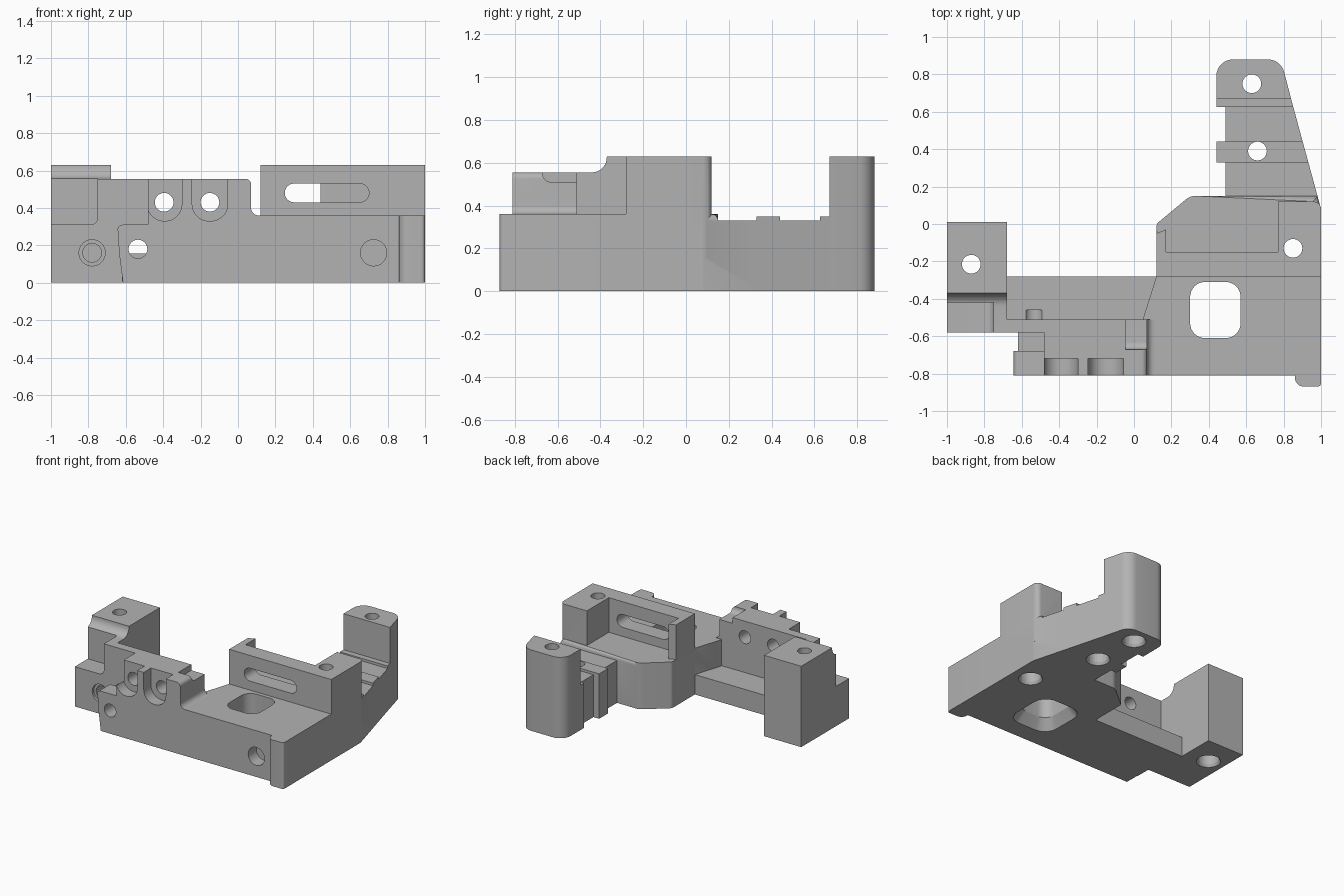
import bpy, bmesh, math
from mathutils import Vector

if "Cube" in bpy.data.objects:
    bpy.data.objects.remove(bpy.data.objects["Cube"])

grey = bpy.data.materials.new("machined_grey")
grey.use_nodes = True
grey.diffuse_color = (0.45, 0.45, 0.45, 1)
grey.node_tree.nodes["Principled BSDF"].inputs["Base Color"].default_value = grey.diffuse_color

# Shared levels
FLOOR, LEDGE, SHELF, ARM, RIB, PLATE, WALL, TOP = 0, 0.155, 0.31, 0.33, 0.35, 0.36, 0.555, 0.63
LEFT, RIGHT, FRONT, STEP = -1, 1, -0.81, -0.58
CLEAR = 0.1
HOLE = 0.05

PLACE = {"x": lambda u, v, w: (w, u, v),
         "y": lambda u, v, w: (u, w, v),
         "z": lambda u, v, w: (u, v, w)}


def rounded(points, steps=8):
    """Replace each corner (u, v, radius) by a tangent arc."""
    out = []
    for i, point in enumerate(points):
        corner = Vector(point[:2])
        if len(point) < 3 or not point[2]:
            out.append(corner)
            continue
        radius = point[2]
        before = (Vector(points[i - 1][:2]) - corner).normalized()
        after = (Vector(points[(i + 1) % len(points)][:2]) - corner).normalized()
        half = before.angle(after) / 2
        reach = radius / math.tan(half)
        centre = corner + (before + after).normalized() * radius / math.sin(half)
        start, end = corner + before * reach - centre, corner + after * reach - centre
        sweep = start.angle(end)
        for k in range(steps + 1):
            a = sweep * k / steps
            out.append(centre + (start * math.sin(sweep - a) + end * math.sin(a)) / math.sin(sweep))
    return out


def prism(name, points, axis, low_end, high_end, flare=1, rim=0):
    """Extrude a rounded outline; flare widens the low end, rim rounds the high end."""
    outline = rounded(points)
    middle = sum(outline, Vector((0, 0))) / len(outline)
    bm = bmesh.new()
    low = [bm.verts.new(PLACE[axis](*(middle + (p - middle) * flare), low_end)) for p in outline]
    high = [bm.verts.new(PLACE[axis](*p, high_end)) for p in outline]
    bm.faces.new(low)
    cap = bm.faces.new(high)
    for i in range(len(outline)):
        bm.faces.new((low[i - 1], low[i], high[i], high[i - 1]))
    if rim:
        bmesh.ops.bevel(bm, geom=list(cap.edges), offset=rim, segments=4,
                        profile=0.5, affect='EDGES')
    bmesh.ops.recalc_face_normals(bm, faces=bm.faces)
    mesh = bpy.data.meshes.new(name)
    bm.to_mesh(mesh)
    bm.free()
    mesh.materials.append(grey)
    obj = bpy.data.objects.new(name, mesh)
    bpy.context.collection.objects.link(obj)
    return obj


def rect(u0, u1, v0, v1, r=0):
    return [(u0, v0, r), (u1, v0, r), (u1, v1, r), (u0, v1, r)]


def circle(u, v, r, sides=32):
    turns = [math.tau * k / sides for k in range(sides)]
    return [(u + r * math.cos(a), v + r * math.sin(a)) for a in turns]


tools = []


def combine(operation, *shape, **options):
    tool = prism(*shape, **options)
    tool.hide_render = True
    tools.append(tool)
    modifier = body.modifiers.new(tool.name, 'BOOLEAN')
    modifier.operation, modifier.object, modifier.solver = operation, tool, 'EXACT'


def fuse(*shape, **options):
    combine('UNION', *shape, **options)


def cut(*shape, **options):
    combine('DIFFERENCE', *shape, **options)


# Main plate with the front foot
body = prism("bracket_body", [(0.05, FRONT), (0.86, FRONT), (0.86, -0.87, HOLE), (RIGHT, -0.87, 0.02),
                              (RIGHT, -0.28), (0.12, -0.28), (0.05, -0.5)], "z", FLOOR, PLATE)

# Back pad and the upright wall around its open pocket
fuse("back_pad", [(0.12, -0.4), (RIGHT, -0.4), (RIGHT, 0.08), (0.98, 0.15), (0.3, 0.15, 0.08),
                  (0.12, 0, 0.03)], "z", FLOOR, PLATE, rim=0.03)
fuse("upright_wall", [(0.12, -0.28), (RIGHT, -0.28), (RIGHT, 0.12, 0.04), (0.77, 0.12),
                      (0.77, -0.15), (0.17, -0.15), (0.17, -0.03), (0.12, -0.05)], "z", LEDGE, TOP)


# Tapered arm, ribs and rear tower share one slanting right side
def slant(y):
    return RIGHT - 0.272 * (y - 0.08)


def arm_part(name, left, y0, y1, height):
    fuse(name, [(left, y0), (slant(y0), y0), (slant(y1), y1), (left, y1)], "z", FLOOR, height)


arm_part("arm", 0.49, 0.08, 0.65, ARM)
arm_part("arm_rib", 0.44, 0.33, 0.44, RIB)
arm_part("arm_ledge", 0.44, 0.625, 0.7, RIB)
fuse("rear_tower", [(0.44, 0.67), (0.84, 0.67), (0.785, 0.88, 0.09), (0.44, 0.88, 0.09)],
     "z", FLOOR, TOP)

# Left tower with a hollow shoulder, and the low ledge behind the clamp wall
fuse("left_tower", [(0.01, FLOOR), (0.01, TOP), (-0.37, TOP), (-0.37, WALL, 0.07),
                    (STEP, WALL), (STEP, FLOOR)], "x", LEFT, -0.68)
fuse("back_ledge", rect(-0.9, 0.2, -0.56, -0.28), "z", FLOOR, LEDGE)

# Clamp wall, sweeping down to the plate, and its stepped left end
fuse("clamp_wall", [(-0.48, FLOOR), (-0.48, WALL), (0.07, WALL, 0.03), (0.07, PLATE, 0.04),
                    (0.15, PLATE), (0.15, FLOOR)], "y", FRONT, -0.51)
fuse("thin_wall", rect(-0.7, -0.4, FLOOR, WALL), "y", STEP, -0.51)
fuse("lower_neck", rect(-0.62, -0.4, FLOOR, 0.28), "y", -0.7, -0.54)
fuse("lower_block", [(-0.615, FLOOR), (-0.635, LEDGE), (-0.645, SHELF, 0.025), (-0.4, SHELF),
                     (-0.4, FLOOR)], "y", FRONT, -0.68)

# Shelf in front of the left tower, and the drop at the right end of the clamp wall
cut("shelf_cut", rect(LEFT - CLEAR, -0.75, SHELF, TOP, 0.04), "y", STEP - CLEAR, -0.42)
cut("shelf_side", rect(LEFT - CLEAR, LEFT + CLEAR, SHELF, WALL), "y", STEP - CLEAR, -0.42)
cut("wall_drop", [(-0.67, TOP), (-0.67, 0.51, 0.04), (-0.4, 0.51), (-0.4, TOP)], "x", -0.045, 0.115)

# Round-bottomed notches with a clamp hole in each
for u0, u1 in ((-0.485, -0.30), (-0.245, -0.055)):
    cut("notch", rect(u0, u1, ARM, TOP + CLEAR, 0.09), "y", FRONT - CLEAR, -0.72)
for x in (-0.395, -0.15):
    cut("clamp_hole", circle(x, 0.43, HOLE), "y", FRONT, -0.4)

# Side hole and blind holes in the front faces
cut("side_hole", circle(-0.535, 0.18, HOLE), "y", FRONT - CLEAR, -0.46)
cut("left_recess", circle(-0.78, 0.16, 0.07), "y", STEP - CLEAR, STEP + 0.02)
cut("left_hole", circle(-0.78, 0.16, HOLE), "y", STEP - CLEAR, -0.4)
cut("right_hole", circle(0.725, 0.16, 0.07), "y", FRONT - CLEAR, FRONT + CLEAR)

# Slot in the upright wall, and the plate window that widens underneath
cut("slot", rect(0.25, 0.70, 0.43, 0.53, 0.0499), "y", -0.4, -0.1)
window = rect(0.30, 0.57, -0.61, -0.31, 0.08)
cut("window", window, "z", -CLEAR, WALL)
cut("window_flare", window, "z", -0.01, 0.08, flare=1.4)

# Vertical screw holes, counterbored and eased below
for x, y in ((0.63, 0.75), (0.66, 0.39), (0.85, -0.13), (-0.87, -0.215)):
    cut("screw_hole", circle(x, y, HOLE), "z", -CLEAR, TOP + CLEAR)
    cut("counterbore", circle(x, y, 0.075), "z", -CLEAR, CLEAR)
    cut("eased_rim", circle(x, y, 0.07), "z", -0.01, 0.03, flare=1.3)

# Bake the solid and drop the helpers
bpy.context.view_layer.update()
solid = bpy.data.meshes.new_from_object(body.evaluated_get(bpy.context.evaluated_depsgraph_get()))
body.modifiers.clear()
body.data = solid
for tool in tools:
    bpy.data.objects.remove(tool)

bpy.ops.object.select_all(action='DESELECT')
body.select_set(True)
bpy.context.view_layer.objects.active = body
bpy.ops.object.shade_smooth_by_angle(angle=math.radians(25))
